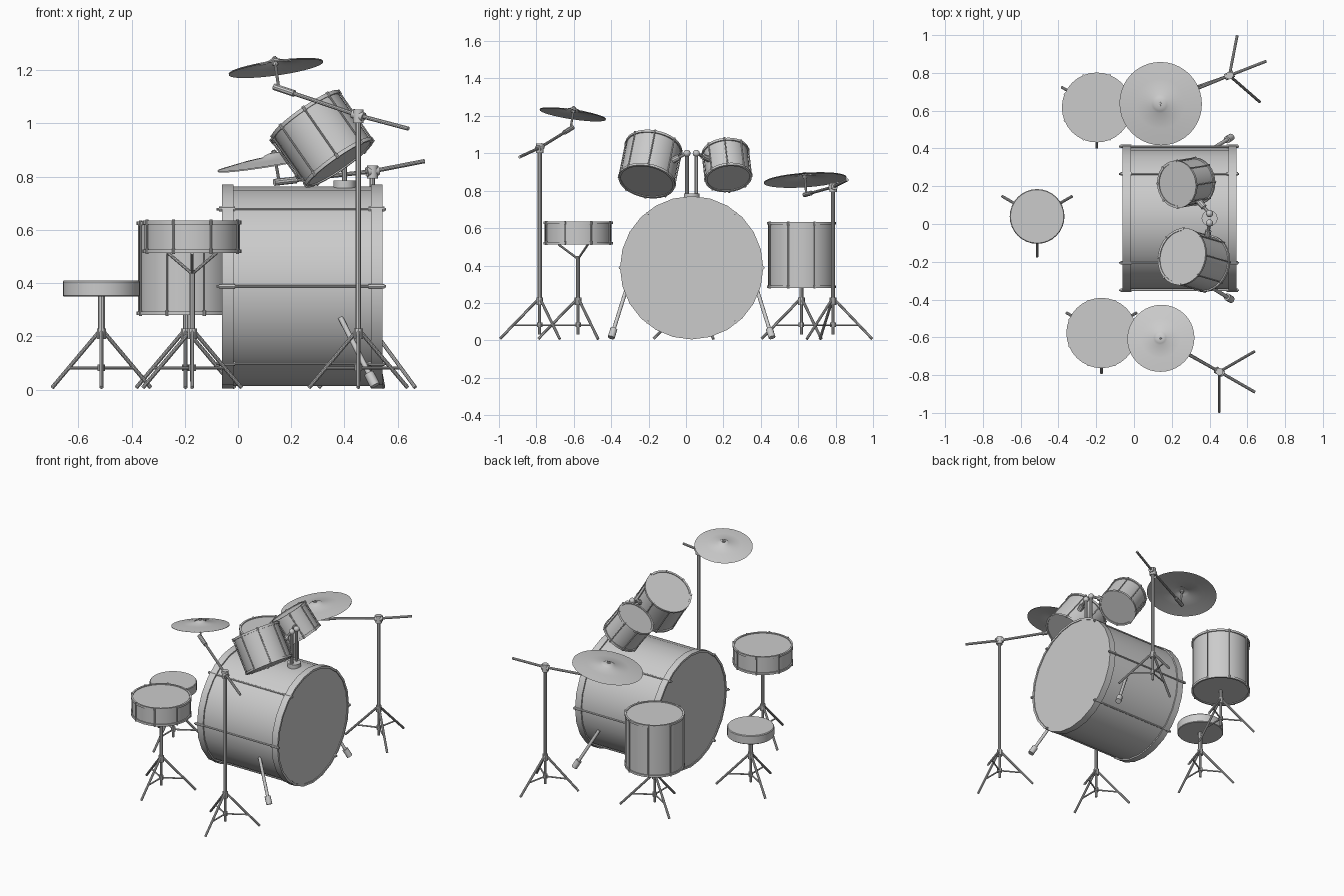
import bpy, bmesh
from math import sin, cos, pi, radians
from mathutils import Vector, Matrix

if "Cube" in bpy.data.objects:
    bpy.data.objects.remove(bpy.data.objects["Cube"])

Z = Vector((0, 0, 1))


def finish(name, bm):
    bmesh.ops.recalc_face_normals(bm, faces=bm.faces)
    me = bpy.data.meshes.new(name)
    bm.to_mesh(me)
    bm.free()
    ob = bpy.data.objects.new(name, me)
    bpy.context.collection.objects.link(ob)
    return ob


def frame(a, b):
    """Matrix with origin a and local z pointing to b."""
    d = Vector(b) - Vector(a)
    return Matrix.Translation(a) @ Z.rotation_difference(d).to_matrix().to_4x4()


def rods(name, segs, sides=10):
    """One object made of straight tubes: (start, end, radius)."""
    bm = bmesh.new()
    for a, b, r in segs:
        n = (Vector(b) - Vector(a)).length
        bmesh.ops.create_cone(bm, cap_ends=True, segments=sides, radius1=r, radius2=r, depth=n,
                              matrix=frame(a, b) @ Matrix.Translation((0, 0, n / 2)))
    return finish(name, bm)


def lathe(name, profile, mat, sides=32, closed=False):
    """Revolve (radius, height) points round local z."""
    bm = bmesh.new()
    vs = [bm.verts.new((r, 0, z)) for r, z in profile]
    for i in range(len(vs) - (0 if closed else 1)):
        bm.edges.new((vs[i], vs[(i + 1) % len(vs)]))
    bmesh.ops.spin(bm, geom=bm.verts[:] + bm.edges[:], cent=(0, 0, 0), axis=(0, 0, 1),
                   angle=2 * pi, steps=sides, use_merge=True)
    bmesh.ops.remove_doubles(bm, verts=bm.verts[:], dist=1e-5)
    bm.transform(mat)
    return finish(name, bm)


def ball(name, p, r):
    bm = bmesh.new()
    bmesh.ops.create_uvsphere(bm, u_segments=16, v_segments=8, radius=r, matrix=Matrix.Translation(p))
    return finish(name, bm)


def drum(name, a, b, R, lugs, hoop=0.014, gap=0.007, sides=32, over=0.003, start=0.0):
    """Drum from end a to end b: shell with heads, two hoops, tension rods."""
    m = frame(a, b)
    n = (Vector(b) - Vector(a)).length
    s = R - gap
    lathe(name + "_shell", [(0, .005), (s, .005), (s, n - .005), (0, n - .005)], m, sides)
    for tag, z in (("bottom", 0), ("top", n - hoop)):
        lathe(f"{name}_{tag}_hoop", [(s - .005, z), (R, z), (R, z + hoop), (s - .005, z + hoop)],
              m, sides, True)
    segs = []
    for i in range(lugs):
        t = start + 2 * pi * i / lugs
        x, y = (R - .002) * cos(t), (R - .002) * sin(t)
        segs.append((m @ Vector((x, y, -over)), m @ Vector((x, y, n + over)), .0035))
        for z in (-over, n + over - hoop - .006):
            segs.append((m @ Vector((x, y, z)), m @ Vector((x, y, z + hoop + .006)), .006))
    rods(name + "_tension_rods", segs, 8)


def tripod(name, x, y, top, r=.011, turn=-90):
    """Centre post, three splayed legs and their braces."""
    c = Vector((x, y, 0))
    segs = [(c + Z * .19, c + Z * top, r), (c + Z * .03, c + Z * .2, .008),
            (c + Z * .19, c + Z * .23, .018), (c + Z * .07, c + Z * .095, .015)]
    for i in range(3):
        t = radians(turn + 120 * i)
        d = Vector((cos(t), sin(t), 0))
        segs += [(c + d * .012 + Z * .215, c + d * .213 + Z * .008, .0075),
                 (c + Z * .081, c + d * .143 + Z * .081, .005)]
    rods(name, segs)


def cymbal(name, c, normal, R):
    """Thin dished plate with a bell."""
    c, nrm = Vector(c), Vector(normal).normalized()
    up = [(R, 0), (R * .6, .012), (R * .22, .019), (R * .17, .026), (R * .1, .031), (0, .033)]
    lathe(name, up + [(r, z - .004) for r, z in reversed(up)], frame(c, c + nrm), 40)
    rods(name + "_tilter", [(c - nrm * .085, c + nrm * .042, .006),
                            (c + nrm * .03, c + nrm * .038, .011),
                            (c + nrm * .008, c + nrm * .025, .012)])
    return c - nrm * .08


def boom(name, near, pivot, far):
    """Angled arm with a thick end sleeve and a joint on the post."""
    near, pivot, far = Vector(near), Vector(pivot), Vector(far)
    u = (pivot - near).normalized()
    rods(name, [(near, pivot, .008), (pivot, far, .008), (near - u * .02, near + u * .07, .013)])
    rods(name + "_joint", [(pivot - Z * .028, pivot + Z * .022, .02),
                           (pivot - u * .024, pivot + u * .024, .018)], 12)


# Bass drum lying along x
BY, BZ = .03, .388
drum("bass_drum", (-.06, BY, BZ), (.543, BY, BZ), .383, 0, .044, .009, 24)
claws = []
for y, z in ((.381, 0), (.235, .29), (-.235, .29), (-.381, 0), (-.235, -.29), (.235, -.29)):
    p = Vector((0, BY + y, BZ + z))
    claws.append((p + Vector((-.08, 0, 0)), p + Vector((.556, 0, 0)), .005))
    for x in (-.072, .49):
        claws.append((p + Vector((x, 0, 0)), p + Vector((x + .06, 0, 0)), .009))
rods("bass_drum_tension_rods", claws, 8)

# Bass drum spurs, mirrored about the drum centre
for side, s in (("front", -1), ("back", 1)):
    a = Vector((.385, BY + s * .35, .27))
    b = Vector((.515, BY + s * .43, .015))
    rods(f"bass_spur_{side}", [(a, b, .010), (a.lerp(b, .82), b, .019)], 12)

# Hanging toms
drum("large_tom", (.383, -.21, .848), (.252, -.172, 1.037), .153, 8)
drum("small_tom", (.328, .227, .865), (.225, .21, 1.01), .126, 8)

# Tom mount
rods("tom_mount_base", [((.4, .03, .755), (.4, .03, .785), .042)], 20)
for tag, y, end in (("large", .005, (.385, -.085, .955)), ("small", .055, (.335, .13, .965))):
    p = Vector((.4, y, 1.0))
    e = Vector(end)
    rods(f"{tag}_tom_arm", [((.4, y, .77), p, .010), (p, e, .009), (p.lerp(e, .45), e, .017)])
    ball(f"{tag}_tom_arm_ball", p, .019)

# Snare drum on a basket stand
SX, SY = -.172, -.577
drum("snare", (SX, SY, .513), (SX, SY, .635), .186, 8, start=pi / 8)
tripod("snare_stand", SX, SY, .45)
arms = []
for i in range(3):
    t = radians(30 + 120 * i)
    arms.append(((SX, SY, .435), (SX + .105 * cos(t), SY + .105 * sin(t), .513), .006))
rods("snare_basket", arms)

# Floor tom on its stand
FX, FY = -.197, .617
drum("floor_tom", (FX, FY, .28), (FX, FY, .632), .185, 8, start=pi / 8)
tripod("floor_tom_stand", FX, FY, .29)

# Drummer's seat
lathe("seat", [(0, .35), (.142, .35), (.145, .353), (.145, .405), (.141, .41), (0, .41)],
      Matrix.Translation((-.513, .04, 0)))
tripod("seat_stand", -.513, .04, .355, .014)

# Front cymbal and boom stand
tripod("front_cymbal_stand", .452, -.782, 1.04)
end = cymbal("front_cymbal", (.142, -.605, 1.21), (-.14, .15, 1), .179)
boom("front_boom", end, (.452, -.782, 1.03), (.64, -.89, .98))

# Back cymbal and boom stand
tripod("back_cymbal_stand", .505, .786, .83, turn=79)
end = cymbal("back_cymbal", (.141, .637, .859), (-.17, -.07, 1), .221)
boom("back_boom", end, (.505, .786, .82), (.7, .862, .858))

# Smooth shading with sharp edges kept
for ob in bpy.data.objects:
    ob.select_set(True)
    bpy.context.view_layer.objects.active = ob
bpy.ops.object.shade_smooth_by_angle(angle=radians(35))
